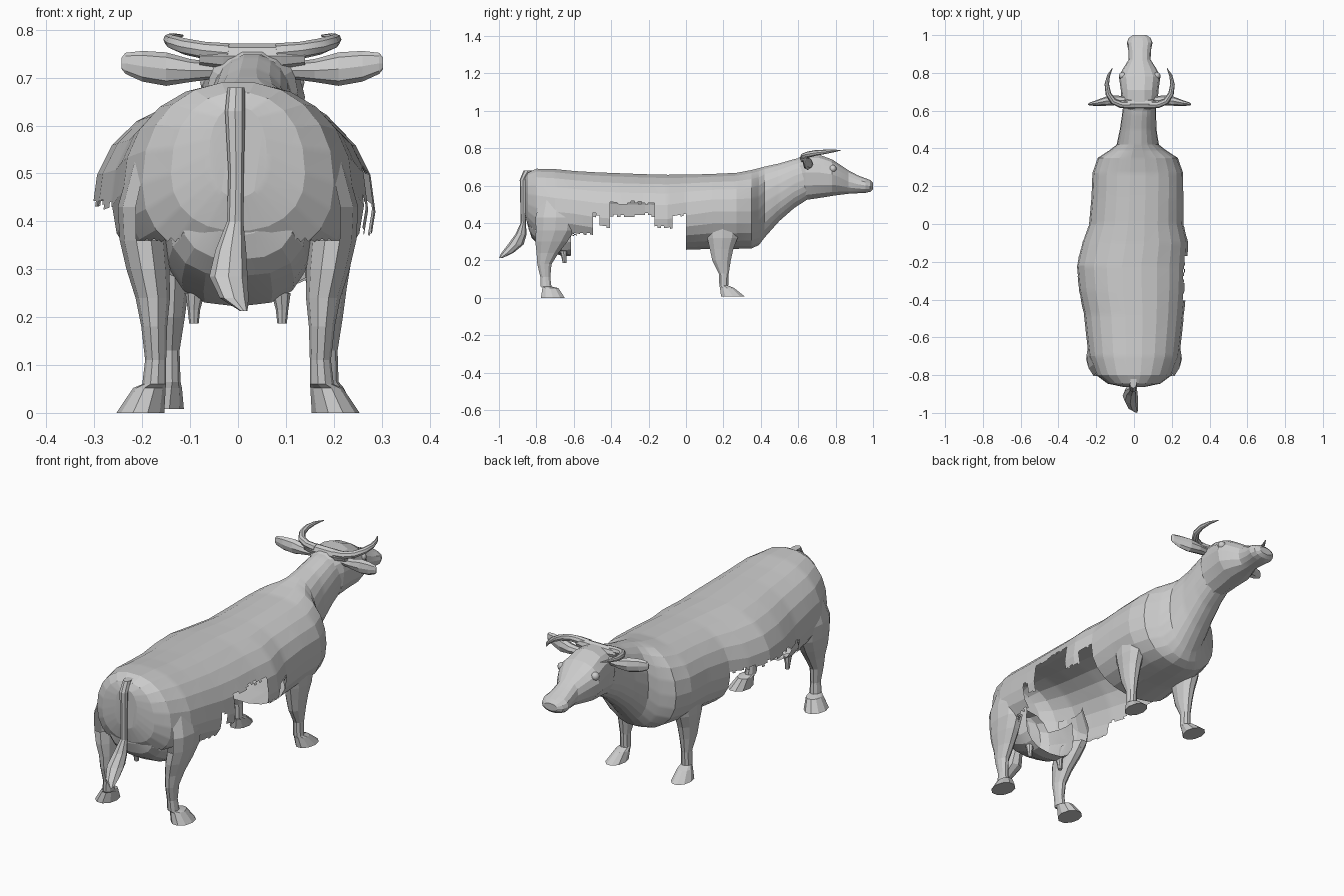
import bpy, bmesh, math, random
from mathutils import Vector

random.seed(4)
HEAD_X = 0.03


def finish(name, bm, smooth=None):
    bmesh.ops.recalc_face_normals(bm, faces=bm.faces)
    me = bpy.data.meshes.new(name)
    bm.to_mesh(me)
    bm.free()
    ob = bpy.data.objects.new(name, me)
    bpy.context.collection.objects.link(ob)
    if smooth:
        bpy.context.view_layer.objects.active = ob
        ob.select_set(True)
        bpy.ops.object.shade_smooth_by_angle(angle=math.radians(smooth))
        ob.select_set(False)
    return ob


def skin(rings, start=True, end=True):
    """Join rings of points into a surface with optional end caps."""
    bm = bmesh.new()
    loops = [[bm.verts.new(p) for p in r] for r in rings]
    n = len(loops[0])
    for a, b in zip(loops, loops[1:]):
        for i in range(n):
            j = (i + 1) % n
            bm.faces.new((a[i], a[j], b[j], b[i]))
    if start:
        bm.faces.new(loops[0])
    if end:
        bm.faces.new(loops[-1])
    return bm


def cut(bm, test):
    bmesh.ops.delete(bm, geom=[f for f in bm.faces if test(f.calc_center_median())], context='FACES')


def tube(name, pts, n=8, axis=None, smooth=None, start=True, hidden=None):
    """Loft ellipses (x, y, z, ra, rb); axis fixes the ring plane, else it follows the path."""
    rings = []
    for k, (x, y, z, ra, rb) in enumerate(pts):
        if axis:
            u, v = {'x': ((0, 1, 0), (0, 0, 1)), 'z': ((1, 0, 0), (0, 1, 0))}[axis]
            u, v = Vector(u), Vector(v)
        else:
            p, q = pts[max(k - 1, 0)], pts[min(k + 1, len(pts) - 1)]
            t = (Vector(q[:3]) - Vector(p[:3])).normalized()
            u = Vector((0, 0, 1)) if abs(t.z) < 0.5 else Vector((1, 0, 0))
            u = (u - t * u.dot(t)).normalized()
            v = t.cross(u)
        rings.append([Vector((x, y, z)) + u * ra * math.cos(2 * math.pi * i / n)
                      + v * rb * math.sin(2 * math.pi * i / n) for i in range(n)])
    bm = skin(rings, start)
    if hidden:
        cut(bm, hidden)
    return finish(name, bm, smooth)


def body_rings(stations, n, power=0.9):
    """Upright sections along y: y, centre x, half width, top z, widest z, bottom z."""
    rings = []
    for y, cx, hw, zt, zm, zb in stations:
        ring = []
        for i in range(n):
            a = 2 * math.pi * i / n
            c, s = math.cos(a), math.sin(a)
            c = math.copysign(abs(c) ** power, c)
            s = math.copysign(abs(s) ** power, s)
            ring.append((cx + hw * c, y, zm + s * ((zt - zm) if s > 0 else (zm - zb))))
        rings.append(ring)
    return rings


# torso and neck, with the torn-open belly
torso = [
    (-0.862, 0, 0.06, 0.64, 0.54, 0.45), (-0.845, 0, 0.14, 0.67, 0.50, 0.38),
    (-0.80, 0, 0.20, 0.692, 0.48, 0.31), (-0.70, 0, 0.24, 0.69, 0.46, 0.29),
    (-0.60, 0, 0.252, 0.68, 0.45, 0.27), (-0.48, 0, 0.265, 0.673, 0.43, 0.25),
    (-0.35, -0.008, 0.285, 0.668, 0.42, 0.22), (-0.22, -0.012, 0.293, 0.663, 0.42, 0.21),
    (-0.10, 0.005, 0.282, 0.66, 0.42, 0.22), (0.0, 0.012, 0.25, 0.66, 0.44, 0.255),
    (0.14, 0.018, 0.243, 0.664, 0.46, 0.26), (0.27, 0.02, 0.24, 0.67, 0.46, 0.26),
    (0.35, 0.02, 0.212, 0.685, 0.46, 0.262), (0.39, 0.02, 0.15, 0.695, 0.47, 0.28),
    (0.42, 0.02, 0.112, 0.703, 0.51, 0.32), (0.50, 0.022, 0.097, 0.72, 0.56, 0.41),
    (0.58, 0.027, 0.09, 0.743, 0.61, 0.48), (0.65, HEAD_X, 0.085, 0.757, 0.64, 0.525)]
bm = skin(body_rings(torso, 22), end=False)
bmesh.ops.subdivide_edges(bm, edges=bm.edges[:], cuts=6, use_grid_fill=True)

right_edge = [(-0.5, 0.34), (-0.46, 0.45), (-0.40, 0.38), (-0.16, 0.505), (-0.07, 0.375), (0.0, 0.44)]
left_edge = [(-0.5, 0.36), (-0.40, 0.43), (-0.16, 0.44), (0.0, 0.45)]


def torn(p):
    if -0.81 < p.y < -0.61:
        return p.z < 0.36 and abs(p.x) < 0.19
    if not -0.61 <= p.y < -0.001:
        return False
    edge = right_edge if p.x > 0 else left_edge
    limit = next(z for y, z in edge if p.y <= y)
    return p.z < limit + random.uniform(-0.008, 0.008)


cut(bm, torn)
finish("torso", bm, 12)

# head
head = [
    (0.60, HEAD_X, 0.07, 0.75, 0.66, 0.53), (0.64, HEAD_X, 0.095, 0.768, 0.67, 0.52),
    (0.71, HEAD_X, 0.10, 0.768, 0.67, 0.53), (0.78, HEAD_X, 0.11, 0.742, 0.66, 0.542),
    (0.82, HEAD_X, 0.09, 0.716, 0.645, 0.548), (0.87, HEAD_X, 0.058, 0.682, 0.62, 0.555),
    (0.92, HEAD_X, 0.06, 0.655, 0.607, 0.558), (0.96, HEAD_X, 0.068, 0.64, 0.60, 0.56),
    (0.985, HEAD_X, 0.058, 0.63, 0.598, 0.566), (1.0, HEAD_X, 0.035, 0.615, 0.597, 0.58)]
finish("head", skin(body_rings(head, 14), start=False), 12)

# poll ridge between the horns
tube("poll", [(HEAD_X + x, 0.635, z, ra, rb) for x, z, ra, rb in (
    (-0.11, 0.745, 0.015, 0.018), (-0.06, 0.745, 0.025, 0.026),
    (0.06, 0.745, 0.025, 0.026), (0.11, 0.745, 0.015, 0.018))], 8, 'x')

for s, side in ((1, "right"), (-1, "left")):
    def hx(x):
        return HEAD_X + s * x

    # horn, sweeping out and then forward
    tube(side + "_horn", [
        (hx(0.05), 0.63, 0.752, 0.02, 0.02), (hx(0.10), 0.632, 0.757, 0.018, 0.018),
        (hx(0.14), 0.65, 0.765, 0.017, 0.017), (hx(0.166), 0.69, 0.774, 0.015, 0.015),
        (hx(0.174), 0.74, 0.78, 0.012, 0.012), (hx(0.165), 0.785, 0.785, 0.008, 0.008),
        (hx(0.145), 0.825, 0.788, 0.002, 0.002)], 8, smooth=40)

    # ear
    tube(side + "_ear", [
        (hx(0.07), 0.655, 0.715, 0.02, 0.016), (hx(0.13), 0.655, 0.715, 0.026, 0.024),
        (hx(0.18), 0.65, 0.718, 0.024, 0.035), (hx(0.23), 0.64, 0.724, 0.015, 0.032),
        (hx(0.265), 0.635, 0.73, 0.008, 0.022), (hx(0.273), 0.633, 0.73, 0.003, 0.012)], 8, 'x')

    # eye
    bm = bmesh.new()
    bmesh.ops.create_uvsphere(bm, u_segments=10, v_segments=6, radius=0.02)
    bmesh.ops.translate(bm, vec=(hx(0.09), 0.785, 0.69), verts=bm.verts)
    finish(side + "_eye", bm, 40)

    # hind leg: thigh blending into the flank, hock, fetlock and hoof
    tube(side + "_hind_leg", [(s * x, y, z, a, b) for x, y, z, a, b in (
        (0.175, -0.69, 0.54, 0.045, 0.09), (0.197, -0.695, 0.43, 0.054, 0.115),
        (0.197, -0.70, 0.36, 0.05, 0.108), (0.188, -0.72, 0.30, 0.045, 0.09),
        (0.178, -0.74, 0.24, 0.036, 0.062), (0.175, -0.757, 0.18, 0.027, 0.04),
        (0.172, -0.752, 0.11, 0.022, 0.028), (0.175, -0.748, 0.06, 0.025, 0.03),
        (0.185, -0.725, 0.052, 0.034, 0.045), (0.204, -0.712, 0.0, 0.05, 0.067))], 10, 'z',
        start=False, hidden=lambda p: p.z > 0.38 and abs(p.x) < 0.2)

    # front leg: shoulder, knee, fetlock and hoof
    fx = 0.185 if s > 0 else -0.145
    tube(side + "_front_leg", [(fx + s * x, y, z, a, b) for x, y, z, a, b in (
        (0.0, 0.195, 0.38, 0.052, 0.10), (0.002, 0.195, 0.32, 0.05, 0.085),
        (0.0, 0.19, 0.26, 0.042, 0.066), (0.0, 0.19, 0.20, 0.034, 0.052),
        (0.0, 0.202, 0.13, 0.023, 0.028), (0.0, 0.202, 0.065, 0.025, 0.025),
        (0.004, 0.22, 0.052, 0.032, 0.04), (0.012, 0.25, 0.008, 0.044, 0.066))], 10, 'z',
        start=False)

    # teat
    tube(side + "_teat", [
        (s * 0.09, -0.655, 0.25, 0.02, 0.02), (s * 0.092, -0.652, 0.215, 0.013, 0.013),
        (s * 0.092, -0.65, 0.187, 0.01, 0.01)], 8, 'z')

# udder between the thighs, open towards the torn belly
udder = [
    (-0.842, 0, 0.07, 0.54, 0.45, 0.37), (-0.825, 0, 0.12, 0.54, 0.42, 0.32),
    (-0.79, 0, 0.145, 0.54, 0.40, 0.285), (-0.72, 0, 0.155, 0.54, 0.38, 0.245),
    (-0.66, 0, 0.15, 0.54, 0.36, 0.222), (-0.615, 0, 0.145, 0.54, 0.36, 0.225)]
bm = skin(body_rings(udder, 16, 0.8), end=False)
cut(bm, lambda p: p.z > 0.43 and p.y > -0.80)
finish("udder", bm, 15)

# tail with tuft
tube("tail", [
    (0, -0.79, 0.68, 0.014, 0.02), (-0.004, -0.845, 0.68, 0.018, 0.024),
    (-0.006, -0.872, 0.63, 0.021, 0.017), (-0.004, -0.872, 0.50, 0.016, 0.014),
    (-0.006, -0.87, 0.40, 0.017, 0.014), (-0.015, -0.882, 0.34, 0.032, 0.03),
    (-0.02, -0.91, 0.285, 0.04, 0.042), (-0.008, -0.955, 0.24, 0.03, 0.032),
    (0.012, -0.99, 0.213, 0.008, 0.01)], 8, 'z')
